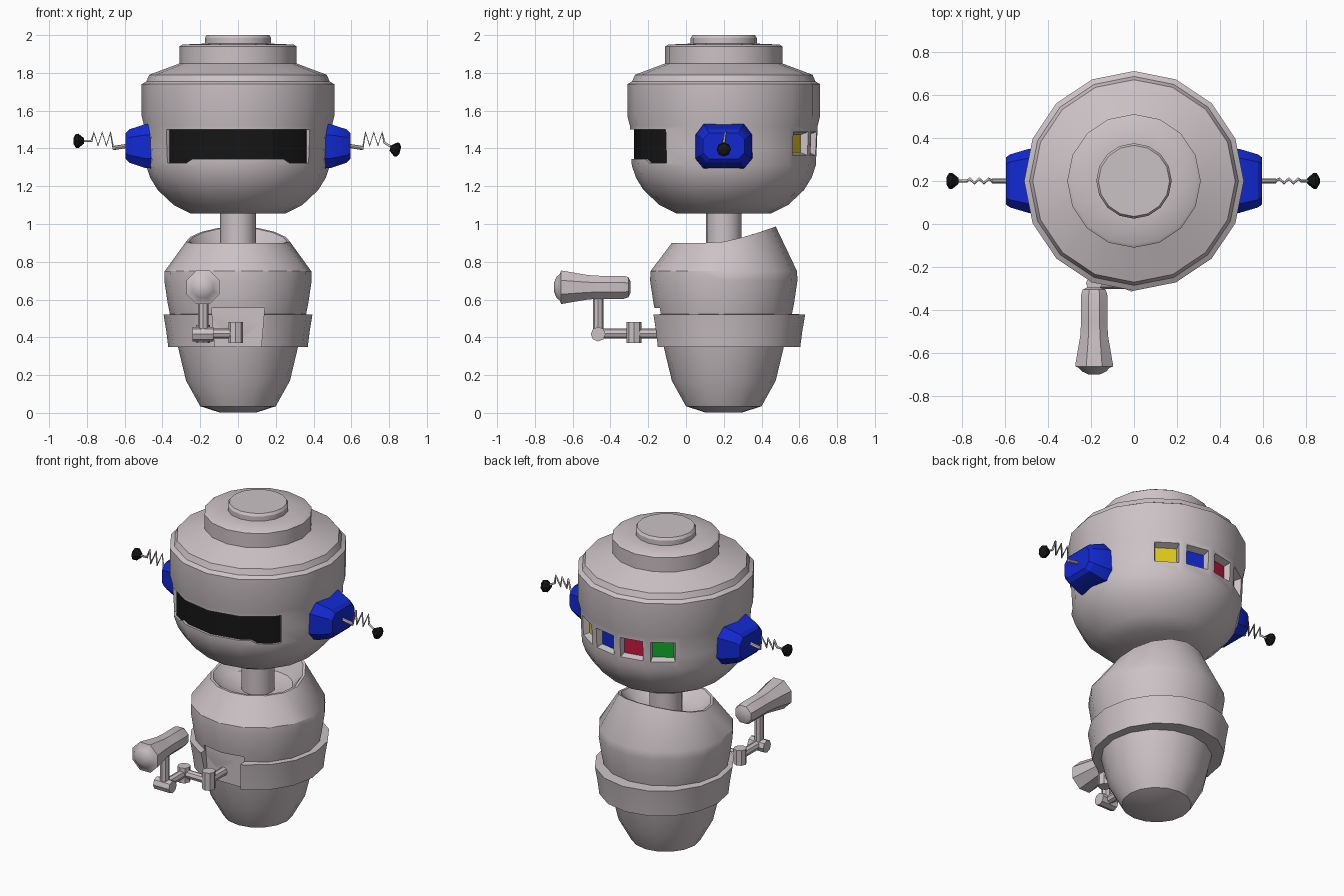
import bpy, bmesh, math
from math import sin, cos, pi, radians
from mathutils import Vector, Matrix

if "Cube" in bpy.data.objects:
    bpy.data.objects.remove(bpy.data.objects["Cube"])

CY = 0.2     # shared axis of head and body lies at y = CY


def mat(name, rgb):
    m = bpy.data.materials.new(name)
    m.diffuse_color = (*rgb, 1)
    m.use_nodes = True
    m.node_tree.nodes["Principled BSDF"].inputs["Base Color"].default_value = m.diffuse_color
    return m


SHELL = mat("shell_grey", (0.60, 0.54, 0.56))
BLACK = mat("black", (0.008, 0.008, 0.008))
BLUE = mat("blue", (0.006, 0.022, 0.65))
YELLOW = mat("yellow", (0.72, 0.58, 0.01))
RED = mat("red", (0.55, 0.008, 0.05))
GREEN = mat("green", (0.006, 0.40, 0.025))
PALETTE = [SHELL, BLACK, YELLOW, BLUE, RED, GREEN]


def finish(bm, name, mats, angle=32):
    bmesh.ops.recalc_face_normals(bm, faces=bm.faces)
    me = bpy.data.meshes.new(name)
    bm.to_mesh(me)
    bm.free()
    ob = bpy.data.objects.new(name, me)
    bpy.context.collection.objects.link(ob)
    for m in mats:
        me.materials.append(m)
    if angle:
        smooth(ob, angle)
    return ob


def smooth(ob, angle=32):
    bpy.ops.object.select_all(action='DESELECT')
    bpy.context.view_layer.objects.active = ob
    ob.select_set(True)
    bpy.ops.object.shade_smooth_by_angle(angle=radians(angle))


def loft(bm, rings):
    """Skin a list of point rings and cap both ends."""
    vs = [[bm.verts.new(p) for p in r] for r in rings]
    n = len(vs[0])
    for a, b in zip(vs, vs[1:]):
        for i in range(n):
            bm.faces.new((a[i], a[(i + 1) % n], b[(i + 1) % n], b[i]))
    bm.faces.new(vs[0])
    bm.faces.new(vs[-1])


def lathe(name, profile, n, m, loc=(0, CY, 0), axis=(0, 0, 1), warp=None, mats=None, phase=0.0):
    """Revolve (radius, height) points about an axis through loc."""
    rot = Vector((0, 0, 1)).rotation_difference(Vector(axis)).to_matrix()
    rings = []
    for k, (r, h) in enumerate(profile):
        ring = [Vector((r * sin(2 * pi * (i + phase) / n), r * cos(2 * pi * (i + phase) / n), h))
                for i in range(n)]
        if warp:
            ring = [warp(k, p) for p in ring]
        rings.append([rot @ p + Vector(loc) for p in ring])
    bm = bmesh.new()
    loft(bm, rings)
    return finish(bm, name, mats or [m])


def rod(name, a, b, r, m=SHELL, n=8):
    a, b = Vector(a), Vector(b)
    return lathe(name, [(r, 0), (r, (b - a).length)], n, m, a, (b - a).normalized())


def cut(ob, cutter):
    mod = ob.modifiers.new("cut", 'BOOLEAN')
    mod.operation, mod.solver, mod.object = 'DIFFERENCE', 'EXACT', cutter
    bpy.context.view_layer.objects.active = ob
    bpy.ops.object.modifier_apply(modifier=mod.name)


def drop(ob):
    bpy.data.objects.remove(ob, do_unlink=True)


# Head: stepped dome
head = lathe("head", [(0.25, 1.055), (0.34, 1.10), (0.425, 1.18), (0.465, 1.245), (0.487, 1.31),
                      (0.492, 1.40), (0.497, 1.52), (0.51, 1.57), (0.51, 1.74), (0.485, 1.755),
                      (0.47, 1.79), (0.31, 1.85), (0.31, 1.94), (0.295, 1.95), (0.175, 1.955),
                      (0.175, 1.985), (0.165, 2.0)], 16, SHELL, mats=PALETTE)

# Visor: shallow slot with a black floor and a raised notch in the lower edge
bm = bmesh.new()
sections = []
for deg in (-51, -45, -35, -30, -22.5, -11, 0, 11, 22.5, 30, 35, 45, 51):
    a = radians(deg)
    off = (a + pi / 16) % (pi / 8) - pi / 16
    # vertices of the head polygon sit at multiples of 22.5 degrees
    off = (a % (pi / 8)) - pi / 16
    r = 0.474 * cos(pi / 16) / cos(off)
    lo = 1.322 if abs(deg) > 32 else 1.345
    d = Vector((sin(a), -cos(a), 0))
    c = Vector((0, CY, 0))
    sections.append([c + d * q + Vector((0, 0, z))
                     for q, z in ((r, lo), (r, 1.50), (0.62, 1.50), (0.62, lo))])
loft(bm, sections)
for f in bm.faces:
    p = f.calc_center_median() - Vector((0, CY, 0))
    f.material_index = 1 if Vector((p.x, p.y)).length < 0.49 else 0
visor = finish(bm, "visor_cutter", PALETTE, 0)
cut(head, visor)
drop(visor)

# Rear light windows: tapered recesses with coloured floors
for deg, idx in ((57, 2), (79, 3), (101, 4), (123, 5)):
    a = radians(deg)
    d, t = Vector((cos(a), sin(a), 0)), Vector((-sin(a), cos(a), 0))
    bm = bmesh.new()
    loft(bm, [[Vector((0, CY, 1.425)) + d * q + t * (sx * w) + Vector((0, 0, sz * h))
               for sx, sz in ((-1, -1), (1, -1), (1, 1), (-1, 1))]
              for q, w, h in ((0.445, 0.062, 0.048), (0.55, 0.085, 0.085))])
    bm.faces.ensure_lookup_table()
    bm.faces[-2].material_index = idx
    window = finish(bm, "window_cutter", PALETTE, 0)
    cut(head, window)
    drop(window)
smooth(head)

# Ears, spring antennae and tips on both sides
EAR = [(-0.14, 0.05), (-0.14, -0.06), (-0.10, -0.105), (0.10, -0.105),
       (0.14, -0.06), (0.14, 0.05), (0.10, 0.10), (-0.10, 0.10)]
for side, name in ((1, "right"), (-1, "left")):
    bm = bmesh.new()
    loft(bm, [[Vector((side * x, CY + y * s, 1.415 + z * s * k)) for y, z in EAR]
              for x, s, k in ((0.42, 1.1, 1.05), (0.49, 1.06, 1.07), (0.575, 0.88, 0.98), (0.595, 0.78, 0.85))])
    finish(bm, name + "_ear", [BLUE], 25)

    tip = Vector((0.835, CY, 1.395)) if side > 0 else Vector((-0.845, CY, 1.44))
    pts = [(0.58, 1.415), (0.66, 1.40)]
    pts += [(0.675 + 0.022 * i, 1.485 if i % 2 == 0 else 1.415) for i in range(5)]
    pts += [(0.775, 1.43 if side > 0 else 1.44)]
    cu = bpy.data.curves.new(name + "_spring", 'CURVE')
    cu.dimensions, cu.bevel_depth, cu.bevel_resolution, cu.use_fill_caps = '3D', 0.007, 1, True
    sp = cu.splines.new('POLY')
    sp.points.add(len(pts))
    for i, (x, z) in enumerate(pts):
        sp.points[i].co = (side * x, CY + (0.01 * (-1) ** i if 1 < i < 7 else 0), z, 1)
    sp.points[-1].co = (*tip, 1)
    cu.materials.append(SHELL)
    bpy.context.collection.objects.link(bpy.data.objects.new(name + "_spring", cu))
    rod(name + "_antenna_base", (side * 0.58, CY, 1.415), (side * 0.66, CY, 1.402), 0.011)
    lathe(name + "_antenna_tip", [(0.014, -0.03), (0.038, 0.0), (0.036, 0.014), (0.018, 0.025)],
          8, BLACK, tip, (side, 0, -0.25 if side > 0 else 0))

# Neck
rod("neck", (0, CY, 0.80), (0, CY, 1.08), 0.095, n=16)


# Body: egg-shaped tub with a rim that rises at the back
def rim(k, p):
    if 8 <= k <= 9 and p.y > -0.05:
        p.z += 0.085 * ((p.y + 0.05) / 0.32) ** 1.4
    return p


body = lathe("body", [(0.10, 0.003), (0.20, 0.035), (0.275, 0.17), (0.318, 0.35), (0.36, 0.52),
                      (0.372, 0.58), (0.39, 0.70), (0.388, 0.75), (0.275, 0.90), (0.26, 0.90),
                      (0.20, 0.85), (0.09, 0.82)], 16, SHELL, warp=rim)

# Belt flaring upward around the body
belt = lathe("belt", [(0.30, 0.35), (0.375, 0.35), (0.385, 0.43), (0.40, 0.52), (0.30, 0.527)], 16, SHELL,
             loc=(0, 0.215, 0), warp=lambda k, p: Vector((p.x * 0.985, p.y * 1.04, p.z)))

# Flat front recess for the arm mount
bm = bmesh.new()
loft(bm, [[Vector((x, y, z)) for x, z in ((-0.12, 0.32), (0.12, 0.32), (0.14, 0.555), (-0.14, 0.555))]
          for y in (-0.125, -0.5)])
recess = finish(bm, "recess_cutter", [SHELL], 0)
for ob in (body, belt):
    cut(ob, recess)
    smooth(ob)
drop(recess)

# Jointed arm
X, Y1, Y2, Z = -0.185, -0.275, -0.465, 0.42
rod("arm_mount", (-0.012, -0.10, Z), (-0.012, Y1, Z), 0.026)
rod("shoulder_joint", (-0.012, Y1, 0.37), (-0.012, Y1, 0.48), 0.039)
rod("cross_arm", (-0.012, Y1, Z), (X, Y1, Z), 0.026)
rod("middle_joint", (X, Y1, 0.37), (X, Y1, 0.465), 0.038)
rod("forearm", (X, Y1, Z), (X, Y2, Z), 0.026)
rod("elbow_joint", (X - 0.055, Y2, Z - 0.003), (X + 0.055, Y2, Z - 0.003), 0.039)
rod("upright", (X, Y2, Z), (X, Y2, 0.64), 0.028)

# Flared nozzle with a domed front
lathe("nozzle", [(0.035, -0.295), (0.058, -0.305), (0.066, -0.33), (0.066, -0.46), (0.07, -0.52),
                 (0.095, -0.655), (0.095, -0.662), (0.078, -0.667), (0.06, -0.685), (0.025, -0.70)],
      8, SHELL, loc=(X, 0, 0.665), axis=(0, 1, 0), phase=0.5)
